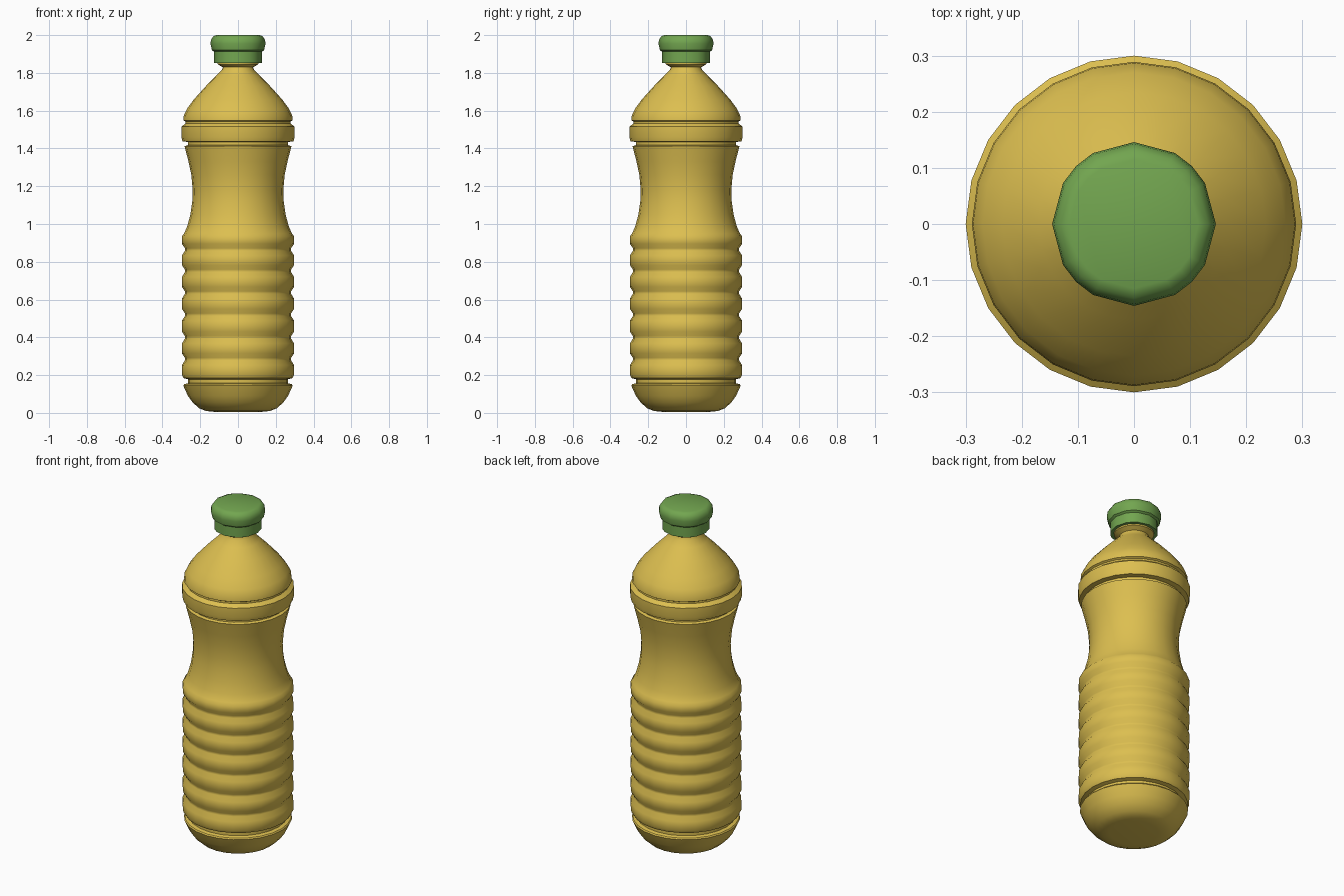
import bpy, bmesh, math

if "Cube" in bpy.data.objects:
    bpy.data.objects.remove(bpy.data.objects["Cube"])


def material(name, color):
    m = bpy.data.materials.new(name)
    m.diffuse_color = color
    m.use_nodes = True
    m.node_tree.nodes["Principled BSDF"].inputs["Base Color"].default_value = m.diffuse_color
    return m


def lathe(name, profile, angles, mat, sharp):
    """Revolve (radius, height) points about z; both ends are capped."""
    bm = bmesh.new()
    rings = [[bm.verts.new((r * math.cos(a), r * math.sin(a), z)) for a in angles]
             for r, z in profile]
    n = len(angles)
    for lo, hi in zip(rings, rings[1:]):
        for i in range(n):
            j = (i + 1) % n
            bm.faces.new((lo[i], lo[j], hi[j], hi[i]))
    bm.faces.new(rings[0][::-1])
    bm.faces.new(rings[-1])
    me = bpy.data.meshes.new(name)
    bm.to_mesh(me)
    bm.free()
    me.materials.append(mat)
    ob = bpy.data.objects.new(name, me)
    bpy.context.collection.objects.link(ob)
    bpy.ops.object.select_all(action='DESELECT')
    ob.select_set(True)
    bpy.context.view_layer.objects.active = ob
    bpy.ops.object.shade_smooth_by_angle(angle=math.radians(sharp))
    return ob


yellow = material("yellow_oil", (0.72, 0.52, 0.08, 1))
green = material("green_plastic", (0.17, 0.38, 0.08, 1))

# Rounded foot and the groove above it
body = [(0.13, 0.006), (0.17, 0.01), (0.205, 0.024), (0.24, 0.055), (0.265, 0.09),
        (0.29, 0.145), (0.285, 0.152), (0.265, 0.157), (0.265, 0.178), (0.288, 0.184)]

# Stacked grip ribs
grooves = [0.285, 0.40, 0.52, 0.637, 0.752, 0.865]
edges = [0.17] + grooves
for lo, z in zip(edges, grooves):
    body += [(0.297, lo + 0.03), (0.297, z - 0.032), (0.281, z - 0.007), (0.281, z + 0.007)]
body += [(0.297, 0.895), (0.297, 0.935)]

# Waist
body += [(0.285, 0.95), (0.268, 0.99), (0.252, 1.05), (0.242, 1.12), (0.24, 1.18),
         (0.247, 1.26), (0.262, 1.33), (0.283, 1.412)]

# Shoulder band between two grooves
body += [(0.266, 1.417), (0.266, 1.434), (0.294, 1.438), (0.30, 1.46), (0.30, 1.515),
         (0.278, 1.532), (0.278, 1.542), (0.289, 1.548)]

# Cone and neck flange
body += [(0.287, 1.575), (0.27, 1.61), (0.235, 1.658), (0.17, 1.73), (0.115, 1.785),
         (0.085, 1.815), (0.08, 1.83), (0.107, 1.845), (0.11, 1.87)]
lathe("bottle_body", body, [math.radians(15 * i) for i in range(24)], yellow, 40)

# Screw cap: narrow ring below, wider rounded top
cap = [(0.106, 1.853), (0.127, 1.853), (0.127, 1.912), (0.138, 1.92), (0.146, 1.955),
       (0.143, 1.975), (0.132, 1.993), (0.115, 2.0)]
cap_angles = [math.radians(q * 90 + a) for q in range(4) for a in (0, 30, 45, 60)]
lathe("screw_cap", cap, cap_angles, green, 40)
